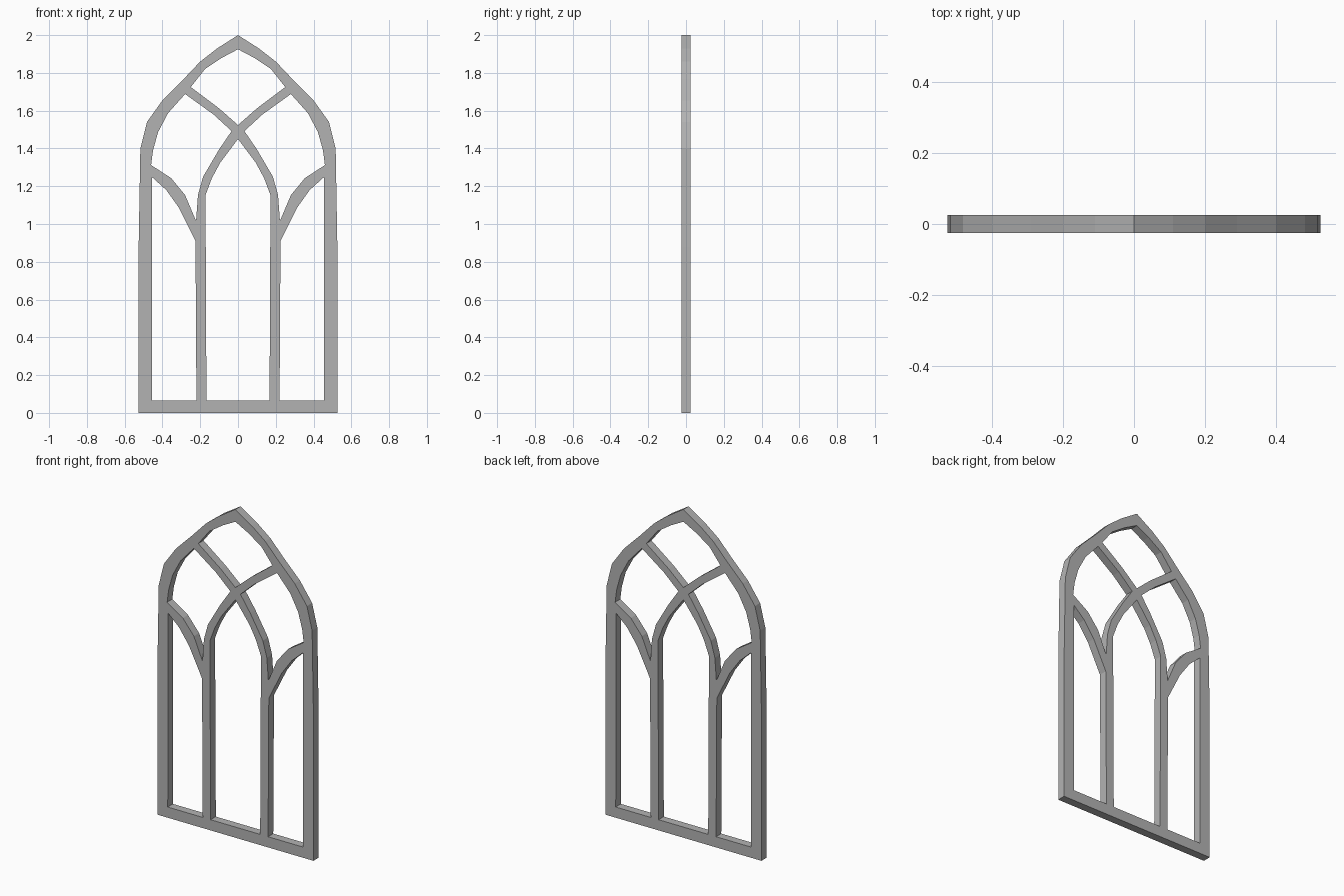
import bpy
import math

cube = bpy.data.objects.get("Cube")
if cube:
    bpy.data.objects.remove(cube, do_unlink=True)

stone = bpy.data.materials.new("grey stone")
stone.use_nodes = True
GREY = (0.45, 0.45, 0.45, 1)
stone.diffuse_color = GREY
stone.node_tree.nodes["Principled BSDF"].inputs["Base Color"].default_value = GREY


def mirrored(points):
    return [(-x, z) for x, z in reversed(points)]


def whole(half):
    """Close a right-hand half profile, leaving out repeats on the centre line."""
    return half + [p for p in mirrored(half) if p[0] != 0]


# Right half of the pointed arch, sill to apex
outer_arch = [(.526, 0), (.526, .88), (.517, 1.40), (.482, 1.54), (.40, 1.655),
              (.29, 1.765), (.20, 1.86), (.11, 1.93), (0, 2)]

# Openings: right halves on the centre line, full outlines at the side
centre_light = [(.167, .065), (.172, 1.153), (.138, 1.243), (.095, 1.323), (0, 1.45)]
top_diamond = [(0, 1.524), (.10, 1.612), (.25, 1.725), (.175, 1.82), (.085, 1.88), (0, 1.925)]
side_light = [(.22, .065), (.456, .065), (.455, 1.248), (.38, 1.18),
              (.312, 1.085), (.225, .91)]
upper_light = [(.034, 1.492), (.13, 1.58), (.28, 1.688), (.37, 1.587), (.423, 1.487),
               (.45, 1.39), (.46, 1.312), (.354, 1.243), (.28, 1.153), (.222, 1.016),
               (.212, 1.153), (.185, 1.25), (.10, 1.395)]

outlines = [whole(outer_arch), whole(centre_light), whole(top_diamond),
            side_light, mirrored(side_light), upper_light, mirrored(upper_light)]

# Filled outline with openings, extruded to the frame depth
curve = bpy.data.curves.new("window_tracery", "CURVE")
curve.dimensions = "2D"
curve.fill_mode = "BOTH"
curve.extrude = 0.025
for outline in outlines:
    spline = curve.splines.new("POLY")
    spline.points.add(len(outline) - 1)
    for point, (x, z) in zip(spline.points, outline):
        point.co = (x, z, 0, 1)
    spline.use_cyclic_u = True
curve.materials.append(stone)

window = bpy.data.objects.new("window_tracery", curve)
window.rotation_euler.x = math.pi / 2
bpy.context.collection.objects.link(window)

# Turn the curve into a solid mesh
bpy.ops.object.select_all(action="DESELECT")
window.select_set(True)
bpy.context.view_layer.objects.active = window
bpy.ops.object.convert(target="MESH")
bpy.ops.object.transform_apply(location=False, rotation=True, scale=False)
bpy.ops.object.mode_set(mode="EDIT")
bpy.ops.mesh.select_all(action="SELECT")
bpy.ops.mesh.remove_doubles(threshold=0.0005)
bpy.ops.mesh.normals_make_consistent(inside=False)
bpy.ops.mesh.dissolve_limited(angle_limit=0.01)
bpy.ops.object.mode_set(mode="OBJECT")
bpy.ops.object.shade_flat()
